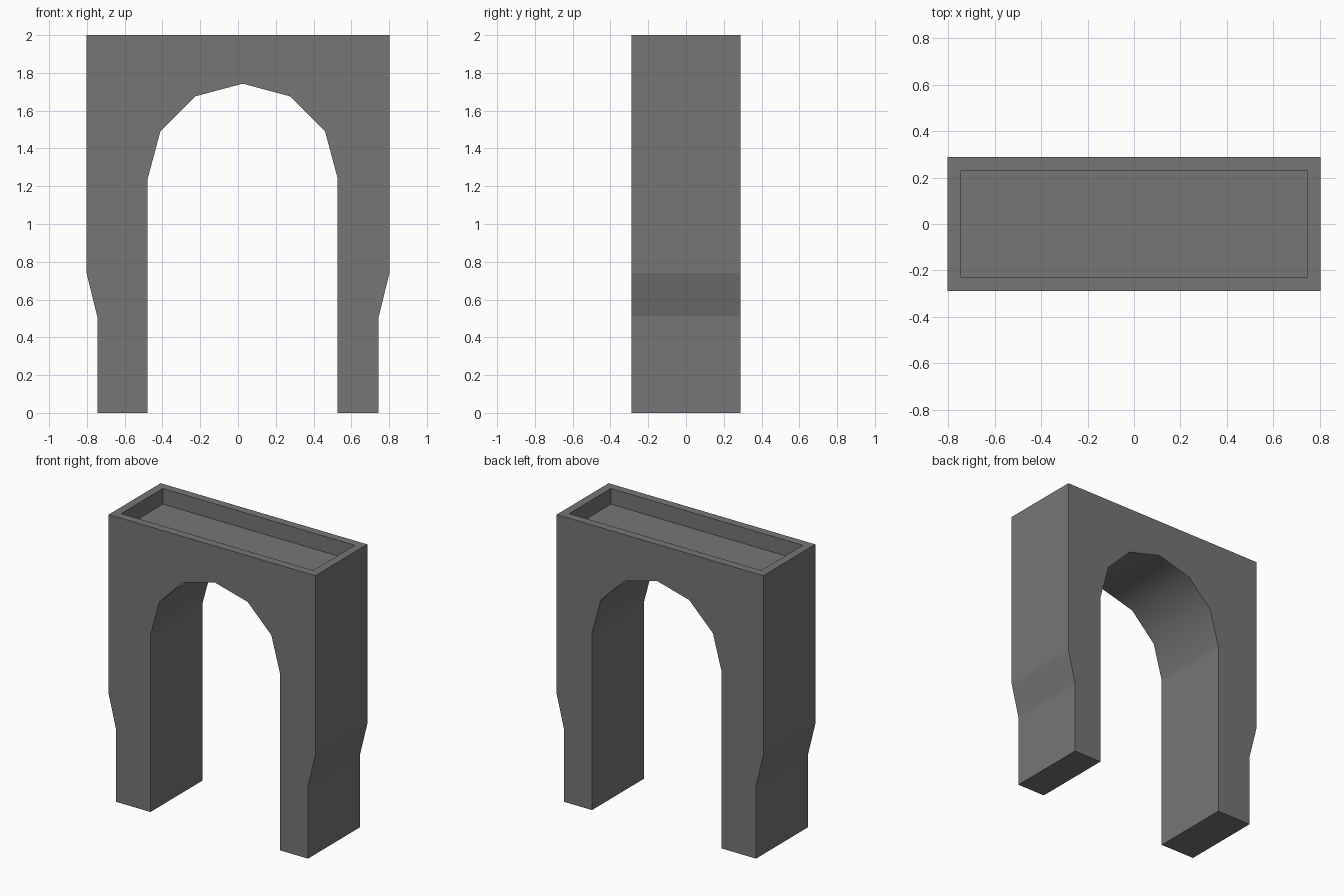
import bpy
import bmesh
from math import cos, sin, pi
from mathutils import Vector

cube = bpy.data.objects.get("Cube")
if cube:
    bpy.data.objects.remove(cube)

HALF_W, FOOT_W, HALF_D, HEIGHT = 0.802, 0.745, 0.288, 2.0
TAPER_LOW, TAPER_HIGH = 0.51, 0.74
ARCH_X, ARCH_R, SPRING, SEGMENTS = 0.025, 0.503, 1.24, 6
RIM, RECESS = 0.057, 0.11

stone = bpy.data.materials.new("dark grey stone")
stone.use_nodes = True
grey = (0.18, 0.18, 0.18, 1)
stone.diffuse_color = grey
stone.node_tree.nodes["Principled BSDF"].inputs["Base Color"].default_value = grey

# Front outline: right outer side, then left outer side, then the opening
side = [(FOOT_W, 0), (FOOT_W, TAPER_LOW), (HALF_W, TAPER_HIGH), (HALF_W, HEIGHT)]
outline = side + [(-x, z) for x, z in reversed(side)]
outline.append((ARCH_X - ARCH_R, 0))
for i in range(SEGMENTS + 1):
    a = pi - pi * i / SEGMENTS
    outline.append((ARCH_X + ARCH_R * cos(a), SPRING + ARCH_R * sin(a)))
outline.append((ARCH_X + ARCH_R, 0))

# Solid archway
bm = bmesh.new()
front = bm.faces.new([bm.verts.new((x, -HALF_D, z)) for x, z in outline])
ext = bmesh.ops.extrude_face_region(bm, geom=[front], use_keep_orig=True)
back = [v for v in ext["geom"] if isinstance(v, bmesh.types.BMVert)]
bmesh.ops.translate(bm, verts=back, vec=(0, 2 * HALF_D, 0))
bmesh.ops.recalc_face_normals(bm, faces=bm.faces)

# Curved underside of the arch is smooth, everything else flat
for f in bm.faces:
    c = f.calc_center_median()
    f.smooth = abs(f.normal.y) < 0.5 and SPRING < c.z < HEIGHT - 0.1 and abs(c.x) < 0.6

# Sunken tray in the top
top = max(bm.faces, key=lambda f: f.calc_center_median().z)
bmesh.ops.inset_region(bm, faces=[top], thickness=RIM, use_even_offset=True)
floor = bmesh.ops.extrude_discrete_faces(bm, faces=[top])["faces"][0]
bmesh.ops.translate(bm, verts=floor.verts, vec=Vector((0, 0, -RECESS)))

mesh = bpy.data.meshes.new("archway")
bm.to_mesh(mesh)
bm.free()
mesh.materials.append(stone)
archway = bpy.data.objects.new("archway", mesh)
bpy.context.collection.objects.link(archway)
